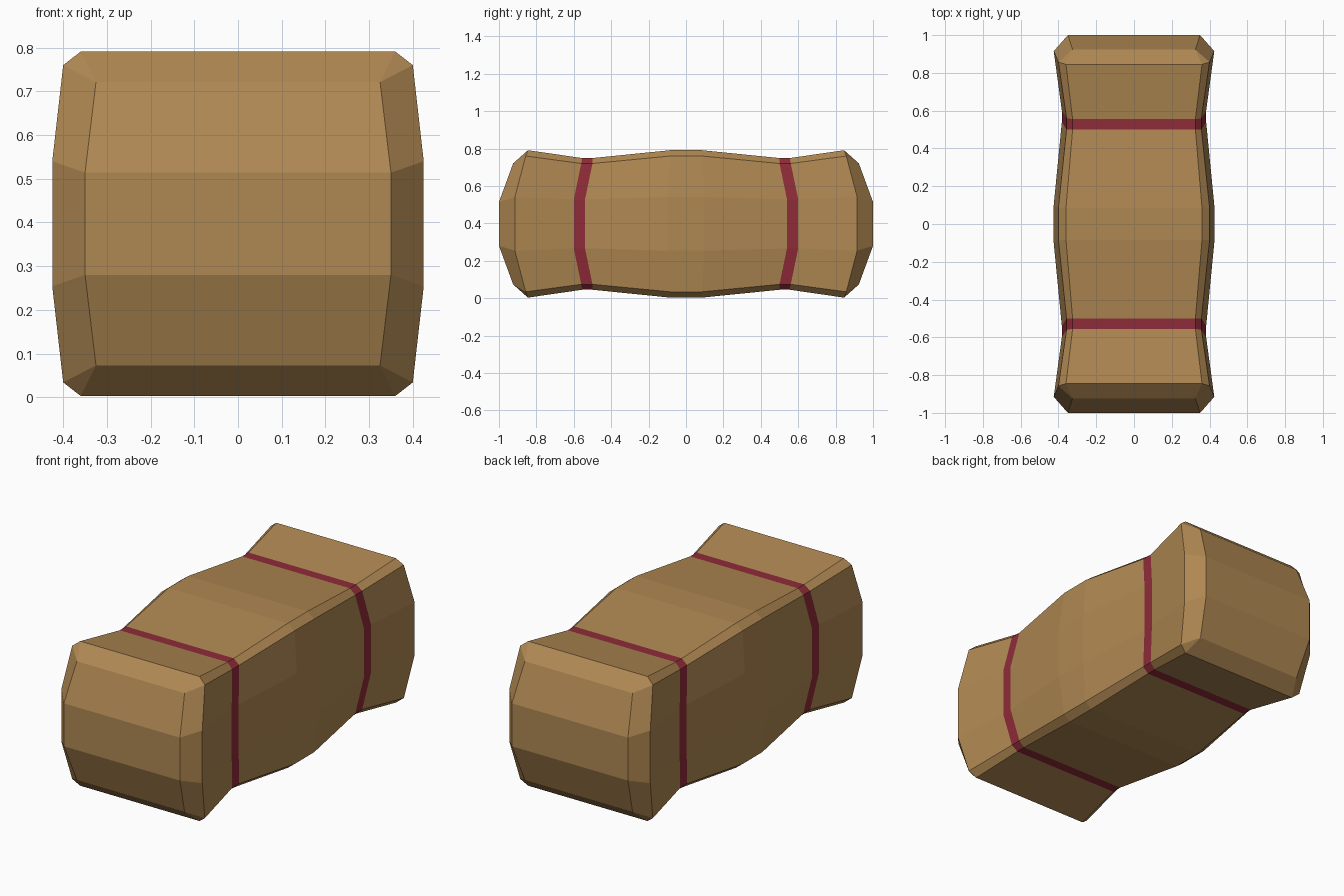
import bpy
import bmesh

cube = bpy.data.objects.get("Cube")
if cube:
    bpy.data.objects.remove(cube, do_unlink=True)


def make_material(name, color):
    mat = bpy.data.materials.new(name)
    mat.use_nodes = True
    mat.diffuse_color = color
    mat.node_tree.nodes["Principled BSDF"].inputs["Base Color"].default_value = color
    return mat


brown = make_material("crust brown", (0.43, 0.245, 0.085, 1))
red = make_material("band red", (0.275, 0.025, 0.04, 1))

MID = 0.397  # height of the loaf's centre line

# Each station: (x, y, height from centre) of the top edge, corner and side edge
CENTRE = [(0.36, 0.085, 0.394), (0.40, 0.085, 0.363), (0.425, 0.10, 0.143)]
BAND_IN = [(0.325, 0.50, 0.352), (0.357, 0.50, 0.323), (0.382, 0.54, 0.131)]
BAND_OUT = [(0.325, 0.555, 0.352), (0.357, 0.56, 0.323), (0.382, 0.60, 0.131)]
END_RIM = [(0.36, 0.845, 0.394), (0.40, 0.857, 0.363), (0.425, 0.915, 0.143)]
END_FACE = [(0.325, 0.924, 0.324), (0.325, 0.924, 0.324), (0.35, 1.0, 0.117)]
HALF = [CENTRE, BAND_IN, BAND_OUT, END_RIM, END_FACE]

bm = bmesh.new()


def add_ring(station, side):
    """Mirror three points into a closed twelve-point ring."""
    right = [(x, side * y, MID + h) for x, y, h in station]
    right += [(x, side * y, MID - h) for x, y, h in reversed(station)]
    left = [(-x, y, z) for x, y, z in reversed(right)]
    return [bm.verts.new(p) for p in right + left]


# Loaf skin from front to back, with the two painted bands as face strips
stations = [(s, -1) for s in reversed(HALF)] + [(s, 1) for s in HALF]
rings = [add_ring(s, side) for s, side in stations]
for k in range(len(rings) - 1):
    is_band = {id(stations[k][0]), id(stations[k + 1][0])} == {id(BAND_IN), id(BAND_OUT)}
    a, b = rings[k], rings[k + 1]
    for i in range(12):
        j = (i + 1) % 12
        face = bm.faces.new((a[i], a[j], b[j], b[i]))
        face.material_index = int(is_band)

# Faceted end caps
for ring in (rings[0], rings[-1]):
    for i in range(1, 4):
        bm.faces.new((ring[i], ring[i + 1], ring[10 - i], ring[11 - i]))

bmesh.ops.remove_doubles(bm, verts=bm.verts[:], dist=0.0005)
bmesh.ops.recalc_face_normals(bm, faces=bm.faces[:])

mesh = bpy.data.meshes.new("banded_loaf")
bm.to_mesh(mesh)
bm.free()
mesh.materials.append(brown)
mesh.materials.append(red)
loaf = bpy.data.objects.new("banded_loaf", mesh)
bpy.context.collection.objects.link(loaf)
